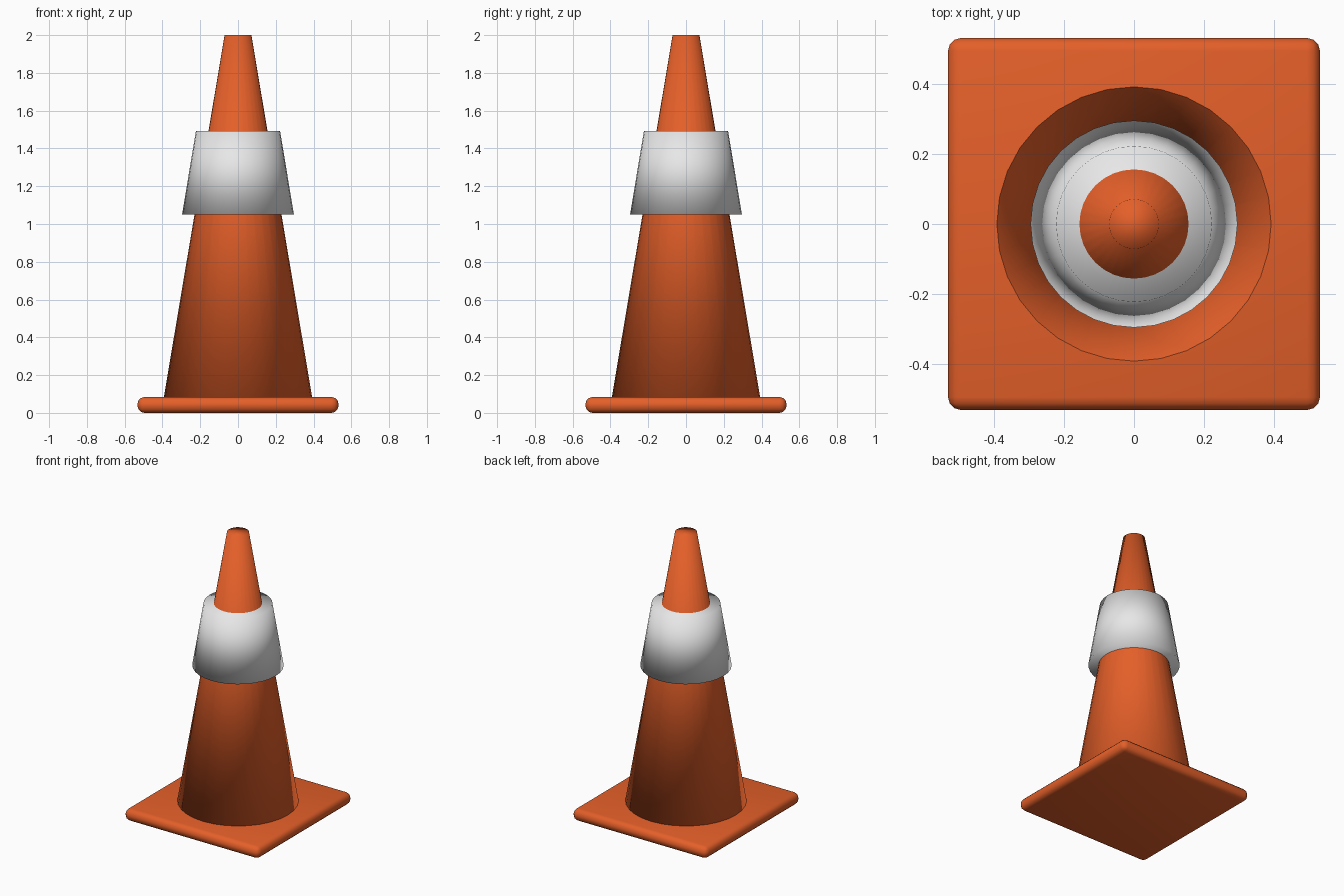
import bpy

if "Cube" in bpy.data.objects:
    bpy.data.objects.remove(bpy.data.objects["Cube"])


def material(name, rgb):
    m = bpy.data.materials.new(name)
    m.diffuse_color = (*rgb, 1.0)
    m.use_nodes = True
    m.node_tree.nodes["Principled BSDF"].inputs["Base Color"].default_value = m.diffuse_color
    return m


orange = material("orange", (0.78, 0.115, 0.022))
white = material("white", (0.8, 0.8, 0.8))


def frustum(name, r_bottom, r_top, z0, z1, mat):
    """Upright truncated cone, smooth shaded, between two heights."""
    bpy.ops.mesh.primitive_cone_add(vertices=32, radius1=r_bottom, radius2=r_top,
                                    depth=z1 - z0, location=(0, 0, (z0 + z1) / 2))
    ob = bpy.context.object
    ob.name = name
    ob.data.materials.append(mat)
    bpy.ops.object.shade_smooth()
    return ob


# Square foot plate with rounded edges
bpy.ops.mesh.primitive_cube_add(size=1, location=(0, 0, 0.042))
base = bpy.context.object
base.name = "base_plate"
base.scale = (1.064, 1.064, 0.084)
bpy.ops.object.transform_apply(location=False, rotation=False, scale=True)
base.data.materials.append(orange)
bevel = base.modifiers.new("rounded_edges", "BEVEL")
bevel.width = 0.037
bevel.segments = 3
bpy.ops.object.shade_smooth()

# Tapered body and the wider reflective collar around it
frustum("cone_body", 0.393, 0.071, 0.08, 2.0, orange)
frustum("reflective_collar", 0.296, 0.223, 1.05, 1.492, white)
